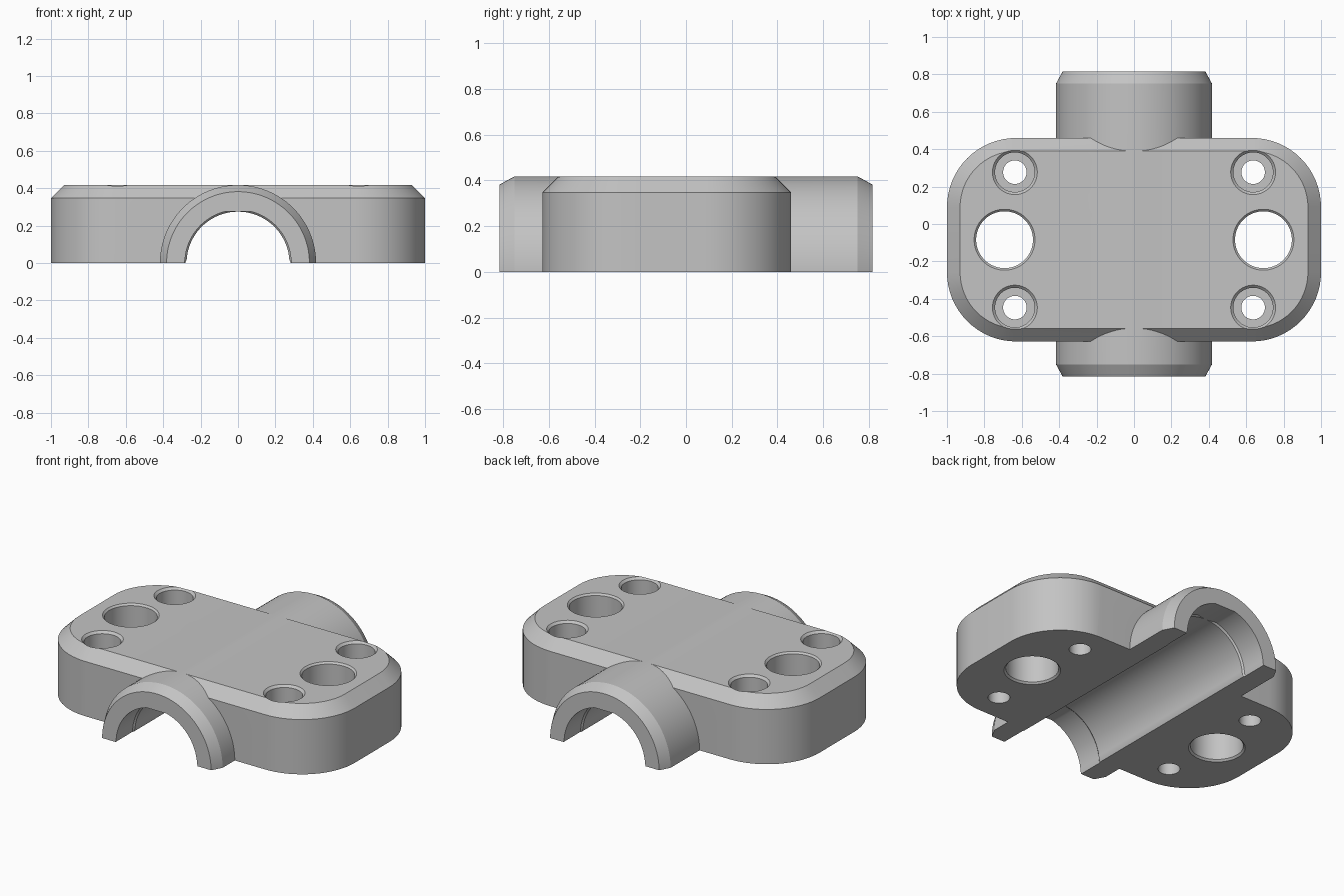
import bpy, bmesh, math

if "Cube" in bpy.data.objects:
    bpy.data.objects.remove(bpy.data.objects["Cube"])

TOP = 0.4165       # plate height
PLATE_Y = -0.084   # plate centre

grey = bpy.data.materials.new("cast grey")
grey.diffuse_color = (0.55, 0.55, 0.55, 1)
grey.use_nodes = True
grey.node_tree.nodes["Principled BSDF"].inputs["Base Color"].default_value = grey.diffuse_color


def loft(name, rings):
    """Closed solid through rings with equal point counts."""
    bm = bmesh.new()
    loops = [[bm.verts.new(p) for p in ring] for ring in rings]
    n = len(loops[0])
    for a, b in zip(loops, loops[1:]):
        for i in range(n):
            j = (i + 1) % n
            bm.faces.new((a[i], a[j], b[j], b[i]))
    bm.faces.new(loops[0])
    bm.faces.new(loops[-1])
    bmesh.ops.recalc_face_normals(bm, faces=bm.faces[:])
    mesh = bpy.data.meshes.new(name)
    bm.to_mesh(mesh)
    bm.free()
    mesh.materials.append(grey)
    obj = bpy.data.objects.new(name, mesh)
    bpy.context.collection.objects.link(obj)
    return obj


def rounded_ring(hx, hy, r, z, steps=16):
    pts = []
    for q, (sx, sy) in enumerate([(1, 1), (-1, 1), (-1, -1), (1, -1)]):
        for k in range(steps + 1):
            a = math.pi / 2 * (q + k / steps)
            pts.append((sx * (hx - r) + r * math.cos(a),
                        PLATE_Y + sy * (hy - r) + r * math.sin(a), z))
    return pts


def circle(r, n=48):
    """Circle points, turned half a step so none lies on an axis."""
    return [(r * math.cos(2 * math.pi * (i + 0.5) / n),
             r * math.sin(2 * math.pi * (i + 0.5) / n)) for i in range(n)]


def hole(x, y, profile):
    """Vertical turned cutter from (radius, z) pairs."""
    return loft("hole_cutter", [[(x + u, y + v, z) for u, v in circle(r)]
                                for r, z in profile])


def channel_ring(y, r, foot, half_flat):
    """Half-round section with a flared foot and a flat crown."""
    a0 = math.asin(0.02 / r)
    a1 = math.acos(half_flat / r)
    arc = [a0 + (a1 - a0) * i / 24 for i in range(25)]
    right = [(foot, -0.6), (foot, -0.003)]
    right += [(r * math.cos(a), r * math.sin(a)) for a in arc]
    pts = right + [(-x, z) for x, z in reversed(right)]
    return [(x, y, z) for x, z in pts]


def boolean(obj, other, operation):
    mod = obj.modifiers.new(operation, 'BOOLEAN')
    mod.operation = operation
    mod.solver = 'EXACT'
    mod.object = other
    bpy.context.view_layer.objects.active = obj
    bpy.ops.object.modifier_apply(modifier=mod.name)
    bpy.data.objects.remove(other, do_unlink=True)


# Rounded plate with a chamfered top edge, overlong below the split plane
body = loft("bearing_cap", [
    rounded_ring(1.0, 0.544, 0.37, -0.1),
    rounded_ring(1.0, 0.544, 0.37, 0.347),
    rounded_ring(0.93, 0.474, 0.30, TOP)])

# Cross barrel with chamfered ends
barrel = loft("barrel", [[(u, y, v) for u, v in circle(r, 96)] for y, r in
                         [(-0.815, 0.382), (-0.75, 0.4175), (0.75, 0.4175), (0.815, 0.382)]])
boolean(body, barrel, 'UNION')

# Shaft channel: main bore with slightly wider, flat-crowned ends
end, main = (0.284, 0.288, 0.07), (0.275, 0.284, 0.009)
channel = loft("bore_cutter", [channel_ring(y, *section) for y, section in
                               [(-0.95, end), (-0.65, end), (-0.64, main),
                                (0.64, main), (0.65, end), (0.95, end)]])
boolean(body, channel, 'DIFFERENCE')

for side in (-1, 1):
    # Large dowel holes, eased at both mouths
    boolean(body, hole(side * 0.692, PLATE_Y,
                       [(0.173, -0.3), (0.173, -0.01), (0.152, 0.011),
                        (0.152, TOP - 0.011), (0.173, TOP + 0.01)]), 'DIFFERENCE')
    # Counterbored bolt holes
    for y in (0.277, -0.447):
        boolean(body, hole(side * 0.637, y,
                           [(0.063, -0.3), (0.063, 0.17), (0.106, 0.17),
                            (0.106, TOP - 0.014), (0.13, TOP + 0.01)]), 'DIFFERENCE')

# Trim everything below the split plane
lower = loft("lower_cutter", [[(-2, -2, z), (2, -2, z), (2, 2, z), (-2, 2, z)]
                              for z in (-1, 0)])
boolean(body, lower, 'DIFFERENCE')

# Smooth curved walls, crisp edges
bpy.ops.object.select_all(action='DESELECT')
body.select_set(True)
bpy.context.view_layer.objects.active = body
bpy.ops.object.shade_smooth_by_angle(angle=math.radians(25))
